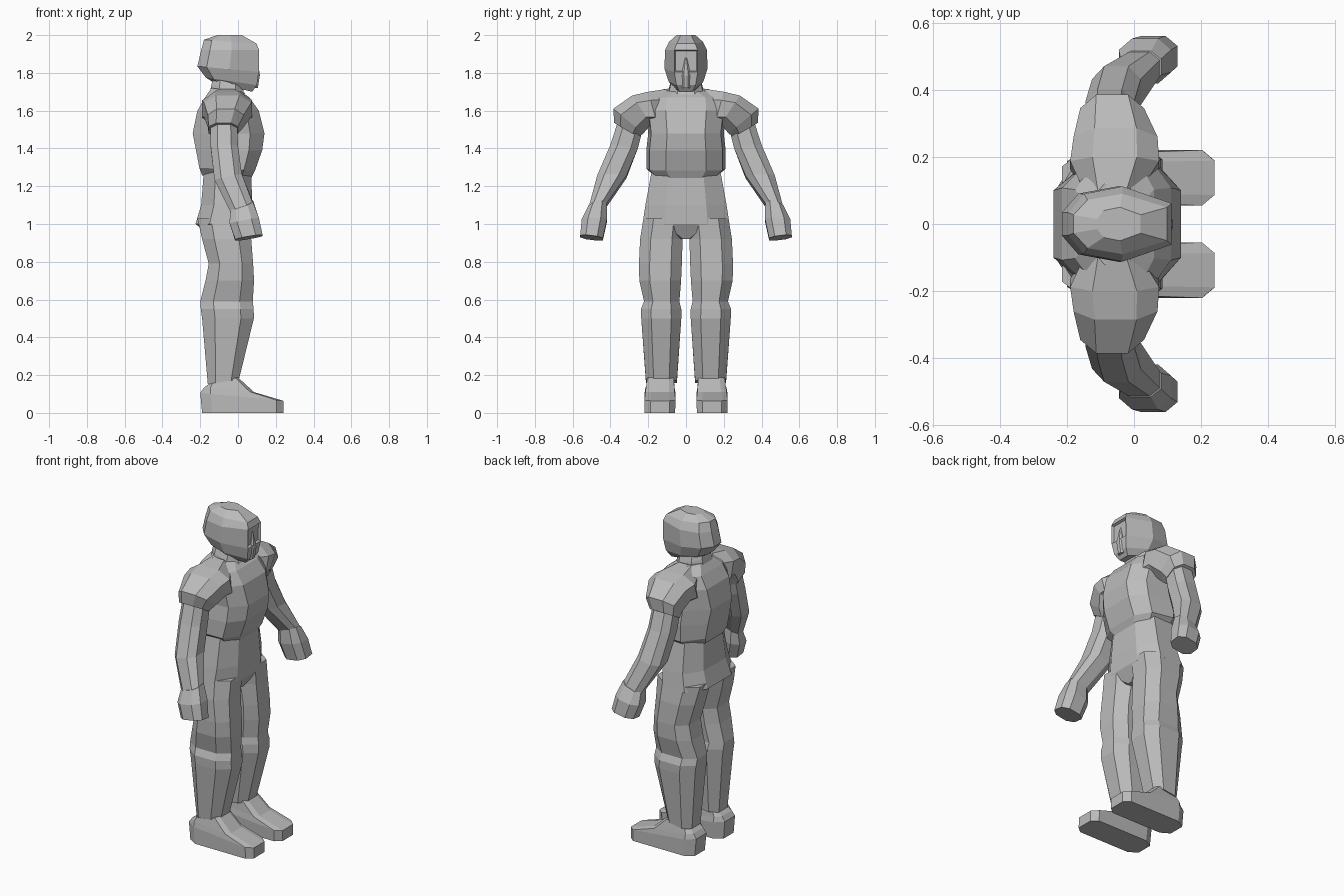
import bpy, bmesh
from mathutils import Vector

grey = bpy.data.materials.new("plain grey")
grey.diffuse_color = (0.5, 0.5, 0.5, 1)

# half cross-sections: (front-back, sideways) fractions, mirrored into full rings
OCT = [(1, .5), (.5, 1), (-.5, 1), (-1, .5)]
CHEST = [(1, .5), (.6, .92), (-.35, 1), (-1, .5)]
HEAD = [(1, .55), (.05, 1), (-.7, .8), (-1, .3)]
SHOE = [(1, .62), (.83, 1), (-.75, 1), (-1, .6)]


def ring(y0, z0, y1, z1, x0, x1, tilt=0, profile=OCT):
    """Ring between (y0,z0) and (y1,z1), spanning x0..x1; tilt raises the front."""
    pts = profile + [(u, -v) for u, v in reversed(profile)]
    out = []
    for u, v in pts:
        t = (v + 1) / 2
        out.append(Vector((x0 + (x1 - x0) * (u + 1) / 2,
                           y0 + (y1 - y0) * t,
                           z0 + (z1 - z0) * t + tilt * u)))
    return out


def loft(name, rows, profile=OCT, side=1, edit=None):
    bm = bmesh.new()
    rings = []
    for r in rows:
        rings.append([bm.verts.new((p.x, p.y * side, p.z)) for p in ring(*r, profile=profile)])
    n = len(rings[0])
    for a, b in zip(rings, rings[1:]):
        for i in range(n):
            j = (i + 1) % n
            bm.faces.new((a[i], a[j], b[j], b[i]))
    bm.faces.new(rings[0])
    bm.faces.new(rings[-1])
    bmesh.ops.recalc_face_normals(bm, faces=bm.faces)
    if edit:
        edit(bm)
    me = bpy.data.meshes.new(name)
    bm.to_mesh(me)
    bm.free()
    me.materials.append(grey)
    ob = bpy.data.objects.new(name, me)
    bpy.context.collection.objects.link(ob)
    return ob


def level(rows):
    """Rows of (z, half width, x0, x1, tilt) centred on y = 0."""
    return [(-w, z, w, z, x0, x1, t) for z, w, x0, x1, t in rows]


def flat(rows):
    """Rows of (z, y0, y1, x0, x1, tilt) for one-sided limbs."""
    return [(y0, z, y1, z, x0, x1, t) for z, y0, y1, x0, x1, t in rows]


# head with a slightly sunken face
def sink_face(bm):
    f = [f for f in bm.faces if f.normal.x > .9 and 1.83 < f.calc_center_median().z < 1.91]
    bmesh.ops.inset_region(bm, faces=f, thickness=.008, depth=-.014)


loft("head", level([
    (1.725, .065, -.13, .075, -.025),
    (1.755, .092, -.17, .10, -.02),
    (1.82, .113, -.215, .11, -.015),
    (1.92, .112, -.195, .112, 0),
    (1.965, .09, -.18, .098, -.01),
    (2.0, .05, -.11, .02, 0)]), HEAD, edit=sink_face)
loft("nose", level([
    (1.72, .022, .06, .105, 0),
    (1.79, .024, .07, .116, 0),
    (1.885, .004, .08, .10, 0)]))
loft("neck", level([
    (1.65, .10, -.16, .06, 0),
    (1.72, .088, -.14, .03, -.02),
    (1.78, .07, -.13, .02, 0)]))

# upper body
loft("chest", level([
    (1.25, .165, -.19, .07, -.008),
    (1.29, .21, -.205, .09, -.008),
    (1.39, .21, -.222, .128, 0),
    (1.48, .20, -.24, .14, 0),
    (1.60, .215, -.215, .11, 0),
    (1.67, .205, -.175, .06, 0),
    (1.71, .12, -.14, .02, -.01)]), CHEST)

# hips
loft("hips", level([
    (1.29, .18, -.18, .07, 0),
    (1.10, .215, -.195, .075, 0),
    (1.0, .23, -.225, .073, 0),
    (.92, .03, -.12, .03, 0)]))

for side, tag in ((1, "left"), (-1, "right")):
    # short sleeve and shoulder
    loft(tag + "_sleeve", [
        (.10, 1.715, .10, 1.50, -.15, .02),
        (.20, 1.70, .15, 1.52, -.19, .075),
        (.285, 1.68, .185, 1.53, -.18, .07),
        (.385, 1.61, .225, 1.48, -.16, .03),
        (.38, 1.535, .25, 1.46, -.155, .0)], OCT, side)
    # arm
    loft(tag + "_arm", [
        (.355, 1.56, .23, 1.50, -.145, -.005),
        (.40, 1.42, .255, 1.40, -.145, .0),
        (.47, 1.25, .315, 1.25, -.125, .02, .015),
        (.515, 1.08, .42, 1.10, -.04, .08, .02)], OCT, side)
    # fist
    loft(tag + "_hand", [
        (.515, 1.09, .42, 1.11, -.04, .08, .02),
        (.552, 1.02, .418, 1.02, -.045, .11, .015),
        (.56, .935, .44, .92, -.015, .13, .012)], OCT, side)
    # trouser leg
    loft(tag + "_leg", flat([
        (1.03, .01, .225, -.215, .072, 0),
        (.92, .018, .243, -.19, .07, 0),
        (.79, .022, .249, -.155, .08, 0),
        (.70, .026, .247, -.172, .085, 0),
        (.59, .035, .222, -.20, .078, 0),
        (.55, .025, .238, -.197, .083, 0),
        (.50, .025, .237, -.19, .084, 0),
        (.165, .048, .212, -.16, .005, .012)]), OCT, side)
    # shoe
    loft(tag + "_shoe", flat([
        (0, .058, .22, -.19, .24, 0),
        (.085, .055, .22, -.20, .24, -.021),
        (.122, .06, .215, -.18, .085, -.012),
        (.17, .065, .205, -.155, .0, .018)]), SHOE, side)
